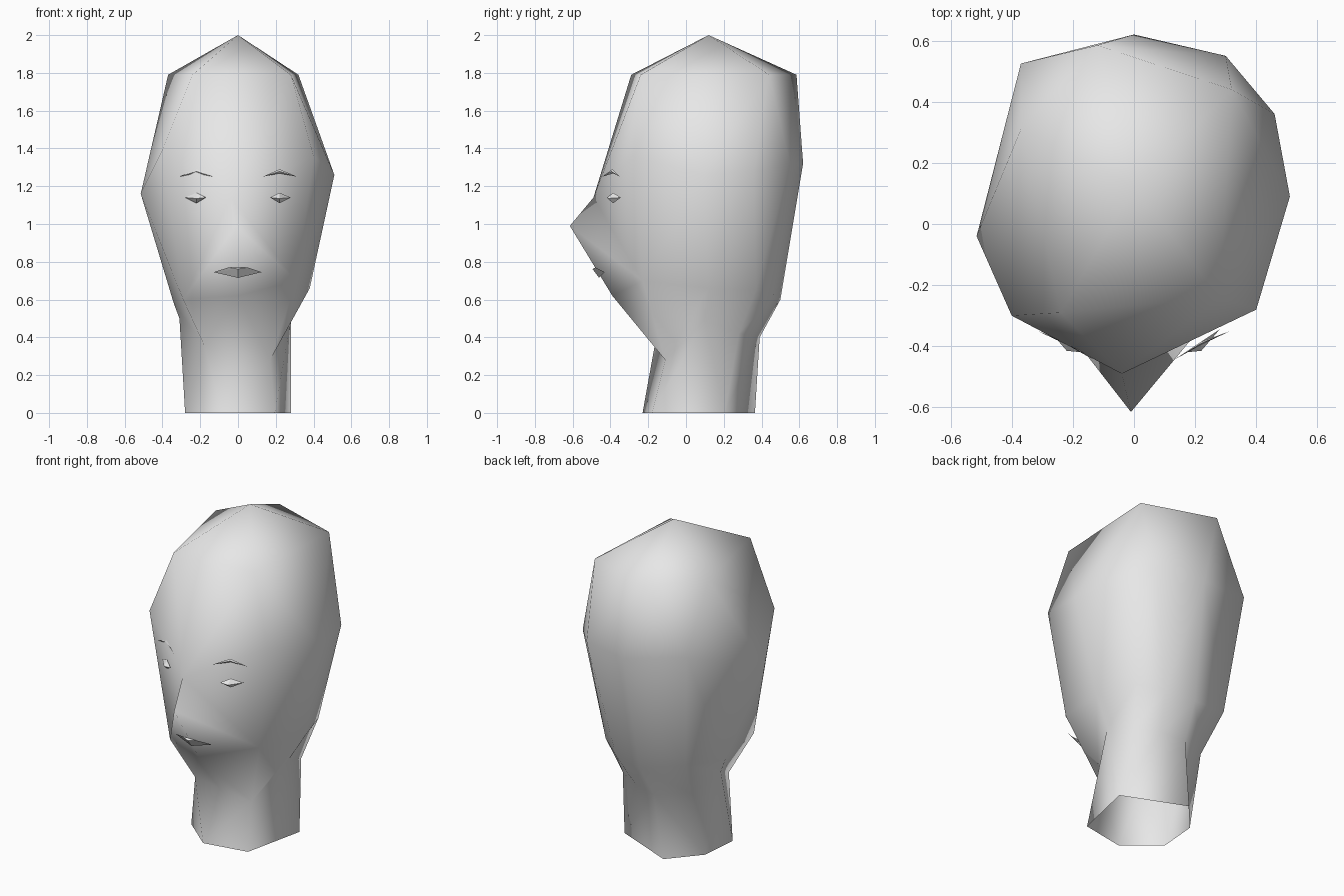
import bpy
import bmesh

# Remove the default object
default_cube = bpy.data.objects.get("Cube")
if default_cube:
    bpy.data.objects.remove(default_cube, do_unlink=True)

# Single clay colour
clay = bpy.data.materials.new("light_grey_clay")
clay.use_nodes = True
clay_colour = (0.8, 0.8, 0.8, 1)
clay.diffuse_color = clay_colour
shader = clay.node_tree.nodes["Principled BSDF"]
shader.inputs["Base Color"].default_value = clay_colour
shader.inputs["Roughness"].default_value = 0.6


def finish_object(name, mesh_builder, smooth=True):
    """Turn a bmesh into a named, coloured object in the scene."""
    for face in mesh_builder.faces:
        face.smooth = smooth
    mesh = bpy.data.meshes.new(name)
    mesh_builder.to_mesh(mesh)
    mesh_builder.free()
    mesh.materials.append(clay)
    result = bpy.data.objects.new(name, mesh)
    bpy.context.scene.collection.objects.link(result)
    return result


def add_ring(builder, points):
    """Add one cross-section, running front, left, back, right."""
    return [builder.verts.new(point) for point in points]


def spread(ring, order):
    """Repeat some points of a coarse ring so it pairs with a finer one."""
    return [ring[index] for index in order]


def bridge(builder, lower, upper, flipped=range(5, 9), skip=()):
    """Join two rings with triangles; flipped sides use the other diagonal."""
    count = len(lower)
    for side in range(count):
        if side in skip:
            continue
        after = (side + 1) % count
        a, b, c, d = lower[side], lower[after], upper[after], upper[side]
        halves = ((a, b, d), (b, c, d)) if side in flipped else ((a, b, c), (a, c, d))
        for corners in halves:
            if len(set(corners)) == len(corners):
                builder.faces.new(corners)


def close_to_point(builder, rim, hub):
    """Fill a closed rim with a fan of triangles around one point."""
    for index, vert in enumerate(rim):
        builder.faces.new((vert, rim[(index + 1) % len(rim)], hub))


def facet_fan(name, outline, centre):
    """Small faceted feature: an outline raised to one centre point."""
    builder = bmesh.new()
    close_to_point(builder, add_ring(builder, outline), builder.verts.new(centre))
    bmesh.ops.recalc_face_normals(builder, faces=builder.faces[:])
    # Front features must face forward
    if sum(face.normal.y * face.calc_area() for face in builder.faces) > 0:
        bmesh.ops.reverse_faces(builder, faces=builder.faces[:])
    return finish_object(name, builder, smooth=False)


def mirrored(points, sign):
    return [(x * sign, y, z) for x, y, z in points]


# Head and neck: low-poly cross-sections, slightly uneven like hand modelling
head = bmesh.new()
neck_base = add_ring(head, [
    (-.08, -.23, 0), (.195, -.18, 0), (.28, .205, 0),
    (-.1, .365, 0), (-.26, .18, 0), (-.28, -.06, 0)])
throat = add_ring(head, [
    (.17, -.11, .28), (.28, .1, .49), (.24, .28, .42), (.1, .355, .41),
    (-.05, .39, .4), (-.24, .3, .42), (-.31, .1, .5), (-.18, -.165, .36)])
jaw = add_ring(head, [
    (0, -.39, .62), (.31, -.23, .7), (.38, .12, .66),
    (.295, .37, .65), (.16, .46, .61), (-.03, .5, .6),
    (-.3, .43, .66), (-.34, .1, .58), (-.29, -.255, .6)])
brow_line = add_ring(head, [
    (-.04, -.49, 1.14), (.4, -.28, 1.36), (.51, .09, 1.26),
    (.46, .36, 1.28), (.3, .55, 1.32), (0, .62, 1.32),
    (-.37, .525, 1.39), (-.515, -.04, 1.16), (-.4, -.3, 1.39)])
crown = add_ring(head, [
    (-.24, -.29, 1.79), (.28, -.24, 1.79), (.32, .44, 1.79),
    (-.12, .585, 1.79), (-.37, .31, 1.79)])

throat_loop = spread(throat, (0, 0, 1, 2, 3, 4, 5, 6, 7))
bridge(head, spread(neck_base, (0, 1, 2, 2, 2, 3, 4, 4, 5)), throat_loop)
bridge(head, throat_loop, jaw, flipped=range(5, 8))
bridge(head, jaw, brow_line, skip=(0, len(jaw) - 1))
bridge(head, brow_line, spread(crown, (0, 1, 1, 2, 2, 3, 4, 4, 0)))

# Cheeks, and a nose pulled forward as one point between them
nose = head.verts.new((-.01, -.615, .99))
for side in (1, -1):
    head.faces.new((brow_line[0], brow_line[side], jaw[side]))
    head.faces.new((brow_line[0], jaw[side], nose))
    head.faces.new((nose, jaw[side], jaw[0]))

# Top of the skull
close_to_point(head, crown, head.verts.new((0, .12, 2)))
bmesh.ops.recalc_face_normals(head, faces=head.faces[:])
finish_object("head_and_neck", head)

# Eyes and eyebrows, mirrored across the face
eye_outline = [(.17, -.42, 1.14), (.22, -.385, 1.165),
               (.28, -.345, 1.14), (.22, -.385, 1.11)]
eye_centre = [(.22, -.415, 1.135)]
brow_outline = [(.13, -.445, 1.25), (.22, -.39, 1.29),
                (.315, -.35, 1.25), (.22, -.385, 1.268)]
brow_centre = [(.22, -.395, 1.278)]
for side_name, sign in (("left", 1), ("right", -1)):
    facet_fan(side_name + "_eye", mirrored(eye_outline, sign),
              mirrored(eye_centre, sign)[0])
    facet_fan(side_name + "_eyebrow", mirrored(brow_outline, sign),
              mirrored(brow_centre, sign)[0])

# Mouth
mouth_outline = [(-.13, -.43, .745), (-.05, -.48, .77), (.05, -.48, .77),
                 (.125, -.43, .745), (0, -.46, .715)]
facet_fan("mouth", mouth_outline, (0, -.495, .762))
